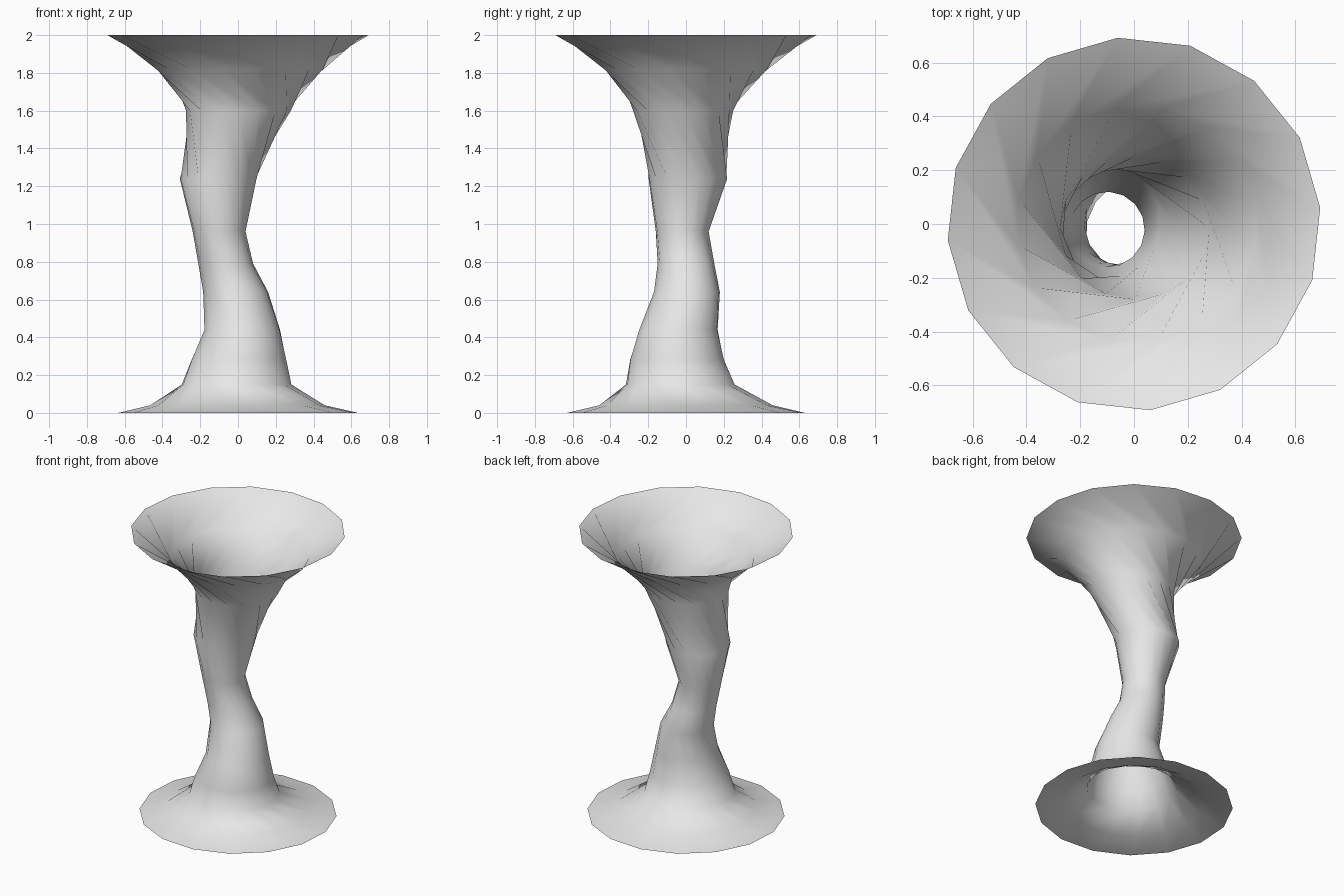
import bpy, bmesh, math

if "Cube" in bpy.data.objects:
    bpy.data.objects.remove(bpy.data.objects["Cube"])

SIDES = 16
STEP = 2 * math.pi / SIDES

# Ring sections, bottom to top: height, x min, x max, y min, y max, start angle (degrees)
RINGS = [
    (0.00, -0.64, 0.64, -0.635, 0.635, 75),
    (0.04, -0.465, 0.46, -0.46, 0.46, 70),
    (0.15, -0.30, 0.285, -0.32, 0.26, 60),
    (0.28, -0.25, 0.26, -0.30, 0.205, 57),
    (0.44, -0.18, 0.225, -0.25, 0.17, 54),
    (0.64, -0.185, 0.16, -0.17, 0.18, 50),
    (0.79, -0.21, 0.08, -0.15, 0.15, 46),
    (0.96, -0.24, 0.04, -0.16, 0.12, 42),
    (1.24, -0.31, 0.10, -0.20, 0.22, 37),
    (1.60, -0.275, 0.28, -0.28, 0.25, 0),
    (1.82, -0.44, 0.46, -0.44, 0.44, -35),
    (2.00, -0.695, 0.695, -0.695, 0.695, -62.5),
]

# Shared pale grey surface
grey = bpy.data.materials.new("pale_grey")
grey.diffuse_color = (0.8, 0.8, 0.8, 1)
grey.use_nodes = True
grey.node_tree.nodes["Principled BSDF"].inputs["Base Color"].default_value = grey.diffuse_color


def add_ring(bm, z, x0, x1, y0, y1, angle):
    cx, cy, rx, ry = (x0 + x1) / 2, (y0 + y1) / 2, (x1 - x0) / 2, (y1 - y0) / 2
    a = math.radians(angle)
    return [bm.verts.new((cx + rx * math.cos(a + i * STEP),
                          cy + ry * math.sin(a + i * STEP), z))
            for i in range(SIDES)]


# Open twisted funnel: triangles run along the direction of the twist
bm = bmesh.new()
rings = [add_ring(bm, *r) for r in RINGS]
for low, high in zip(rings, rings[1:]):
    for i in range(SIDES):
        j = (i + 1) % SIDES
        bm.faces.new((low[i], low[j], high[i]))
        bm.faces.new((low[j], high[j], high[i]))
for f in bm.faces:
    f.smooth = True

mesh = bpy.data.meshes.new("twisted_funnel")
bm.to_mesh(mesh)
bm.free()
mesh.materials.append(grey)
funnel = bpy.data.objects.new("twisted_funnel", mesh)
bpy.context.collection.objects.link(funnel)
